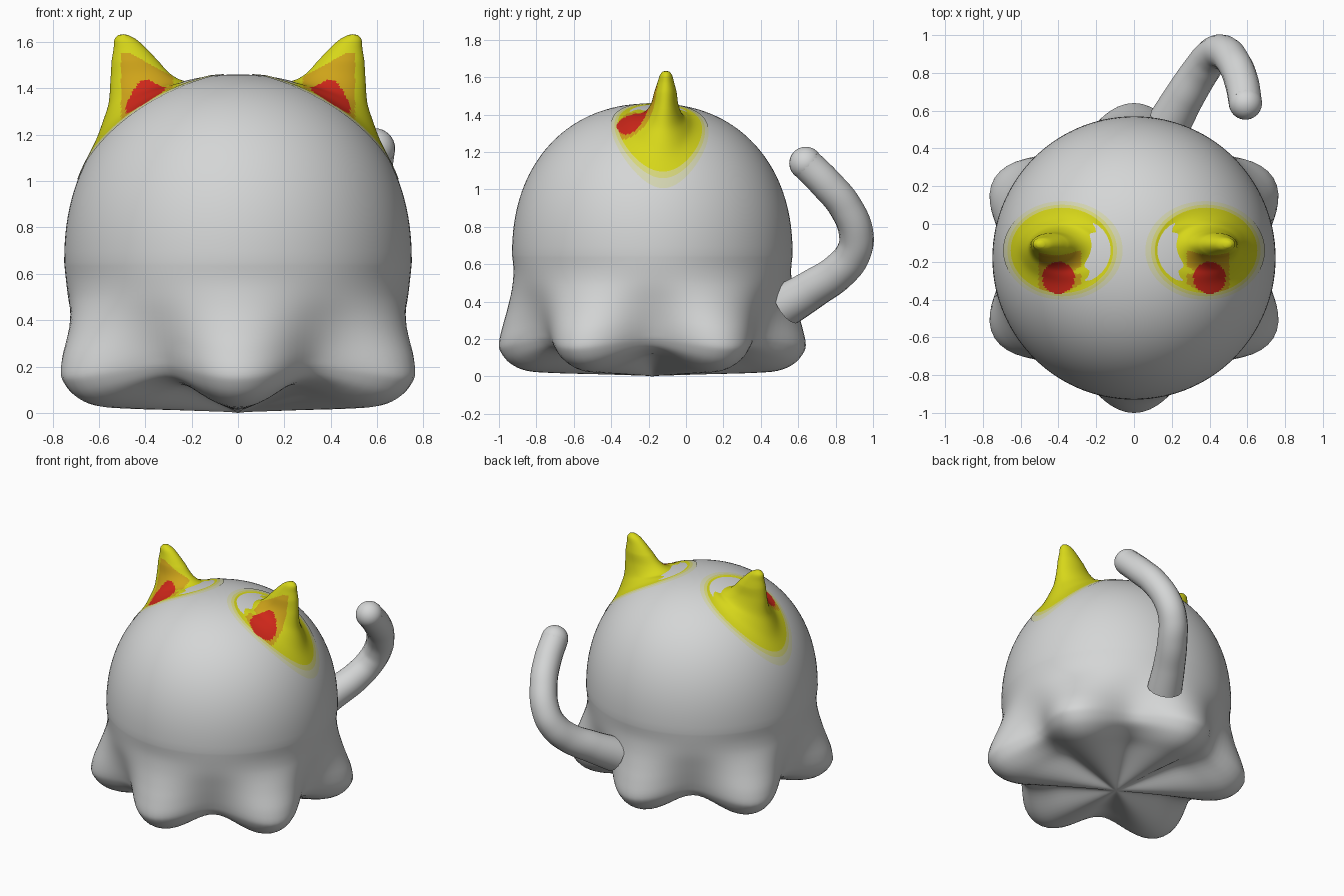
import bpy, bmesh, math
from mathutils import Vector

cube = bpy.data.objects.get("Cube")
if cube:
    bpy.data.objects.remove(cube, do_unlink=True)


def material(name, r, g, b):
    m = bpy.data.materials.new(name)
    m.use_nodes = True
    m.diffuse_color = (r, g, b, 1)
    m.node_tree.nodes["Principled BSDF"].inputs["Base Color"].default_value = (r, g, b, 1)
    return m


grey = material("soft grey", .66, .67, .67)
yellow = material("ear yellow", .68, .68, .01)
amber = material("inner ear amber", .62, .37, .01)
red = material("ear spot red", .62, .02, .01)
pale = material("pale yellow", .67, .67, .2)
faint = material("faint yellow", .66, .67, .45)

CY, WAIST, RAD, RISE, POW = -.18, .65, .75, .81, 2.2


def smooth_rows(keys, steps):
    """Catmull-Rom interpolation through rows of numbers."""
    rows = []
    for i in range(len(keys) - 1):
        a, b, c, d = (Vector(keys[min(max(j, 0), len(keys) - 1)]) for j in range(i - 1, i + 3))
        for k in range(steps):
            t = k / steps
            rows.append(b + .5 * t * ((c - a) + t * ((2 * a - 5 * b + 4 * c - d)
                                                     + t * (3 * (b - c) + d - a))))
    return rows + [Vector(keys[-1])]


def loft(name, rings, start, end, mats):
    """Skin closed rings and close both ends with a point where given."""
    bm = bmesh.new()
    loops = [[bm.verts.new(p) for p in ring] for ring in rings]
    n = len(loops[0])
    for lo, hi in zip(loops, loops[1:]):
        for i in range(n):
            j = (i + 1) % n
            bm.faces.new((lo[i], lo[j], hi[j], hi[i]))
    for point, ring, flip in ((start, loops[0], True), (end, loops[-1], False)):
        if point:
            tip = bm.verts.new(point)
            for i in range(n):
                pair = (ring[i], ring[(i + 1) % n])
                bm.faces.new((*(pair[::-1] if flip else pair), tip))
    for f in bm.faces:
        f.smooth = True
    bm.normal_update()
    mesh = bpy.data.meshes.new(name)
    bm.to_mesh(mesh)
    bm.free()
    for m in mats:
        mesh.materials.append(m)
    obj = bpy.data.objects.new(name, mesh)
    bpy.context.collection.objects.link(obj)
    return obj


# Body: dome above a skirt that swings between six lobes and six valleys
lobe = [(.04, .004), (.3, .012), (.52, .018), (.67, .03), (.76, .07), (.81, .13), (.82, .18),
        (.80, .27), (.775, .36), (.752, .46), (.742, .56), (.75, WAIST)]
valley = [(.04, .006), (.25, .07), (.4, .11), (.52, .125), (.61, .15), (.65, .19), (.67, .24),
          (.69, .31), (.71, .39), (.73, .48), (.742, .57), (.75, WAIST)]
profile = smooth_rows([a + b for a, b in zip(lobe, valley)], 4)
for i in range(1, 36):
    a = i / 36 * math.pi / 2
    r, z = RAD * math.cos(a) ** (2 / POW), WAIST + RISE * math.sin(a) ** (2 / POW)
    profile.append(Vector((r, z, r, z)))

SEG = 120
rings = []
for lr, lz, vr, vz in profile:
    ring = []
    for i in range(SEG):
        a = 2 * math.pi * i / SEG
        w = .5 - .5 * math.cos(6 * a)
        wide = 1 + .05 * math.cos(a) ** 2 * min(1, max(0, (.5 - lz) / .25))
        r = vr + (lr * wide - vr) * w
        ring.append((r * math.cos(a), CY + r * math.sin(a), vz + (lz - vz) * w))
    rings.append(ring)
loft("body", rings, (0, CY, 0), (0, CY, WAIST + RISE), [grey])


def on_dome(x, y):
    q = min(1, math.hypot(x, y - CY) / RAD)
    z = RISE * (1 - q ** POW) ** (1 / POW)
    return Vector((0, CY, WAIST)) + 1.004 * Vector((x, y - CY, z))


# Ears: rings of centre x, centre y, radius x, radius y, height, freedom from dome
ear_keys = [(.375, -.14, .315, .26, 1.2, 0), (.38, -.14, .27, .225, 1.25, 0),
            (.375, -.135, .225, .165, 1.40, .12), (.385, -.125, .175, .115, 1.42, .5),
            (.42, -.115, .13, .075, 1.47, .85), (.445, -.11, .10, .06, 1.52, 1),
            (.465, -.108, .072, .045, 1.57, 1), (.485, -.107, .048, .033, 1.61, 1),
            (.495, -.107, .022, .018, 1.63, 1)]
rings = []
for cx, cy, rx, ry, h, free in smooth_rows(ear_keys, 8):
    free = min(1, max(0, free))
    ring = []
    for i in range(SEG):
        a = 2 * math.pi * i / SEG
        x, y = cx + rx * math.cos(a), cy + ry * math.sin(a)
        ring.append(on_dome(x, y).lerp(Vector((x, y, h)), free))
    rings.append(ring)
ears = loft("ears", rings, None, (.495, -.107, 1.634), [yellow, amber, red, pale, faint])

# Ear colours: red spot, amber front triangle, faded rim
for f in ears.data.polygons:
    x, y, z = f.center
    rim = math.hypot((x - .38) / .27, (y + .14) / .225)
    if math.hypot(x - .4, y + .285) < .085:
        f.material_index = 2
    elif rim > 1:
        f.material_index = 4 if rim > 1.08 else 3
    elif (f.normal.y < -.15 and y < -.12 and .28 < x < .505
          and z < 1.555 and z < 1.45 + .55 * (x - .28)):
        f.material_index = 1
ears.modifiers.new("mirror", 'MIRROR').use_mirror_merge = False

# Tail: thick curved tube with a round tip
path = [(.19, .54, .385, .115), (.27, .68, .47, .105), (.36, .82, .565, .098),
        (.42, .895, .66, .094), (.47, .91, .76, .092), (.53, .85, .91, .09),
        (.57, .75, 1.03, .09), (.59, .64, 1.14, .088)]
curve = bpy.data.curves.new("tail", 'CURVE')
curve.dimensions = '3D'
curve.bevel_depth = 1
curve.bevel_resolution = 6
curve.use_fill_caps = True
spline = curve.splines.new('BEZIER')
spline.bezier_points.add(len(path) - 1)
for point, (x, y, z, r) in zip(spline.bezier_points, path):
    point.co = (x, y, z)
    point.radius = r
    point.handle_left_type = point.handle_right_type = 'AUTO'
curve.materials.append(grey)
bpy.context.collection.objects.link(bpy.data.objects.new("tail", curve))

bpy.ops.mesh.primitive_uv_sphere_add(segments=24, ring_count=16, radius=path[-1][3],
                                     location=path[-1][:3])
tip = bpy.context.object
tip.name = "tail_tip"
tip.data.materials.append(grey)
bpy.ops.object.shade_smooth()
